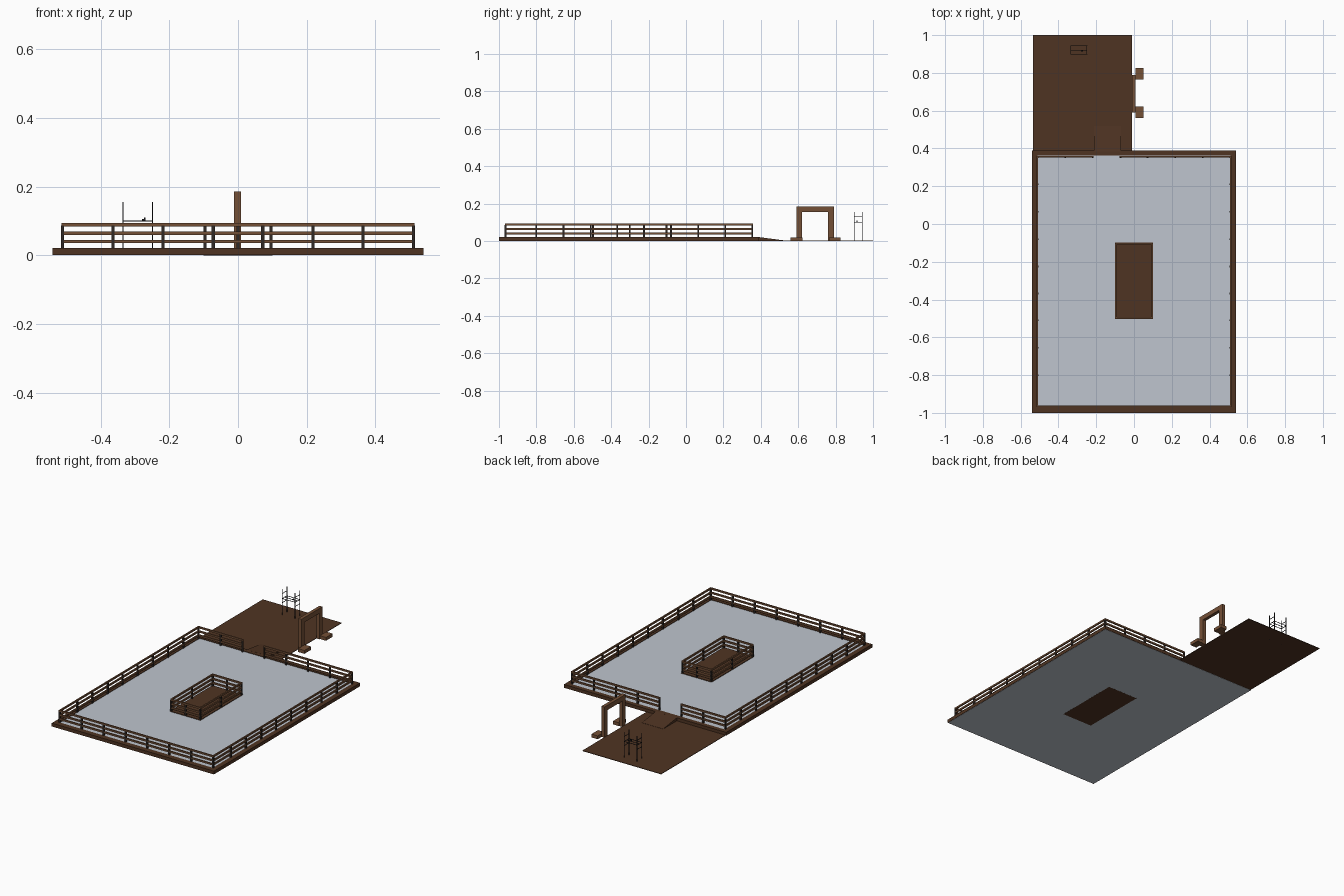
import bpy, bmesh, math
from mathutils import Matrix, Vector

if "Cube" in bpy.data.objects:
    bpy.data.objects.remove(bpy.data.objects["Cube"])


def material(name, rgb):
    m = bpy.data.materials.new(name)
    m.diffuse_color = (*rgb, 1)
    m.use_nodes = True
    m.node_tree.nodes["Principled BSDF"].inputs["Base Color"].default_value = m.diffuse_color
    return m


DARK = material("dark wood", (0.078, 0.034, 0.016))
LIGHT = material("light wood", (0.175, 0.08, 0.037))
ICE = material("pale ice", (0.52, 0.56, 0.62))
POST = material("post near black", (0.03, 0.022, 0.018))
METAL = material("black metal", (0.012, 0.012, 0.014))


def boxes(name, mat, spans):
    """One object from boxes given as (x0, x1, y0, y1, z0, z1)."""
    bm = bmesh.new()
    for x0, x1, y0, y1, z0, z1 in spans:
        mtx = Matrix.Translation(((x0 + x1) / 2, (y0 + y1) / 2, (z0 + z1) / 2)) \
            @ Matrix.Diagonal((x1 - x0, y1 - y0, z1 - z0, 1))
        bmesh.ops.create_cube(bm, size=1, matrix=mtx)
    return finish(name, mat, bm)


def finish(name, mat, bm):
    me = bpy.data.meshes.new(name)
    bm.to_mesh(me)
    bm.free()
    me.materials.append(mat)
    ob = bpy.data.objects.new(name, me)
    bpy.context.collection.objects.link(ob)
    return ob


def fence(name, start, end, posts):
    """Straight axis-aligned fence: three rails and posts at given positions."""
    (xa, ya), (xb, yb) = start, end
    t, p = 0.004, 0.0045
    boxes(name + "_rails", LIGHT,
          [(min(xa, xb) - t, max(xa, xb) + t, min(ya, yb) - t, max(ya, yb) + t, z - 0.005, z + 0.005)
           for z in (0.040, 0.064, 0.089)])
    along_x = ya == yb
    spots = [(v, ya) if along_x else (xa, v) for v in posts]
    boxes(name + "_posts", POST,
          [(x - p, x + p, y - p, y + p, 0.015, 0.086) for x, y in spots])


# Ice sheet and raised timber border
boxes("ice_sheet", ICE, [(-0.538, 0.538, -0.998, 0.388, 0.0, 0.018)])
boxes("rink_border", DARK, [
    (-0.54, -0.51, -1.0, 0.39, 0.001, 0.021), (0.51, 0.54, -1.0, 0.39, 0.001, 0.021),
    (-0.51, 0.51, -1.0, -0.968, 0.001, 0.021), (-0.51, 0.51, 0.363, 0.39, 0.001, 0.021)])

# Outer fence with a one-bay entrance at the back
xs = [-0.511, -0.364, -0.218, -0.072, 0.072, 0.218, 0.364, 0.511]
ys = [-0.965, -0.80, -0.655, -0.51, -0.368, -0.225, -0.08, 0.065, 0.21, 0.355]
fence("front_fence", (-0.511, -0.965), (0.511, -0.965), xs)
fence("left_fence", (-0.511, -0.965), (-0.511, 0.355), ys[1:])
fence("right_fence", (0.511, -0.965), (0.511, 0.355), ys[1:])
fence("back_fence_left", (-0.511, 0.355), (-0.218, 0.355), xs[1:3])
fence("back_fence_right", (-0.072, 0.355), (0.511, 0.355), xs[3:-1])

# Fenced island in the middle
boxes("island_deck", DARK, [(-0.101, 0.101, -0.502, -0.099, -0.0 - 0.0005 + 0.0002, 0.0215)])
for side in (-1, 1):
    tag = "left" if side < 0 else "right"
    fence("island_fence_" + tag, (side * 0.096, -0.497), (side * 0.096, -0.104), [-0.497, -0.30, -0.104])
for y, tag in ((-0.497, "front"), (-0.104, "back")):
    fence("island_fence_" + tag, (-0.096, y), (0.096, y), [0.0])

# Entrance floor and ramp
boxes("entrance_floor", DARK, [(-0.535, -0.01, 0.39, 1.0, 0.0, 0.003)])
bm = bmesh.new()
ring = [bm.verts.new((-0.212, y, z)) for y, z in ((0.385, 0.001), (0.52, 0.001), (0.52, 0.004), (0.385, 0.0215))]
face = bm.faces.new(ring)
ext = bmesh.ops.extrude_face_region(bm, geom=[face])
bmesh.ops.translate(bm, vec=(0.142, 0, 0), verts=[v for v in ext["geom"] if isinstance(v, bmesh.types.BMVert)])
bmesh.ops.recalc_face_normals(bm, faces=bm.faces)
finish("entrance_ramp", DARK, bm)

# Timber gateway with feet
boxes("gateway", LIGHT, [
    (-0.011, 0.009, 0.59, 0.62, 0.0, 0.156), (-0.011, 0.009, 0.76, 0.79, 0.0, 0.156),
    (-0.011, 0.009, 0.59, 0.79, 0.156, 0.185)])
boxes("gateway_feet", LIGHT, [
    (0.009, 0.05, 0.56, 0.622, 0.0, 0.02), (0.009, 0.05, 0.765, 0.827, 0.0, 0.02)])

# Skate rack: four uprights, crossbars and a few hanging skates
rack = [(x - 0.0018, x + 0.0018, y - 0.0018, y + 0.0018, 0.0, 0.155)
        for x in (-0.335, -0.249) for y in (0.899, 0.943)]
for z in (0.075, 0.10, 0.13):
    rack += [(x - 0.0012, x + 0.0012, 0.899, 0.943, z - 0.0012, z + 0.0012) for x in (-0.335, -0.249)]
rack += [(-0.335, -0.249, y - 0.0012, y + 0.0012, 0.099, 0.1015) for y in (0.899, 0.921, 0.943)]
boxes("skate_rack", METAL, rack)
skates = []
for x in (-0.31, -0.275):
    skates += [(x - 0.005, x + 0.005, 0.912, 0.918, 0.1015, 0.106),
               (x + 0.001, x + 0.005, 0.912, 0.918, 0.106, 0.110)]
boxes("skates", METAL, skates[2:])
